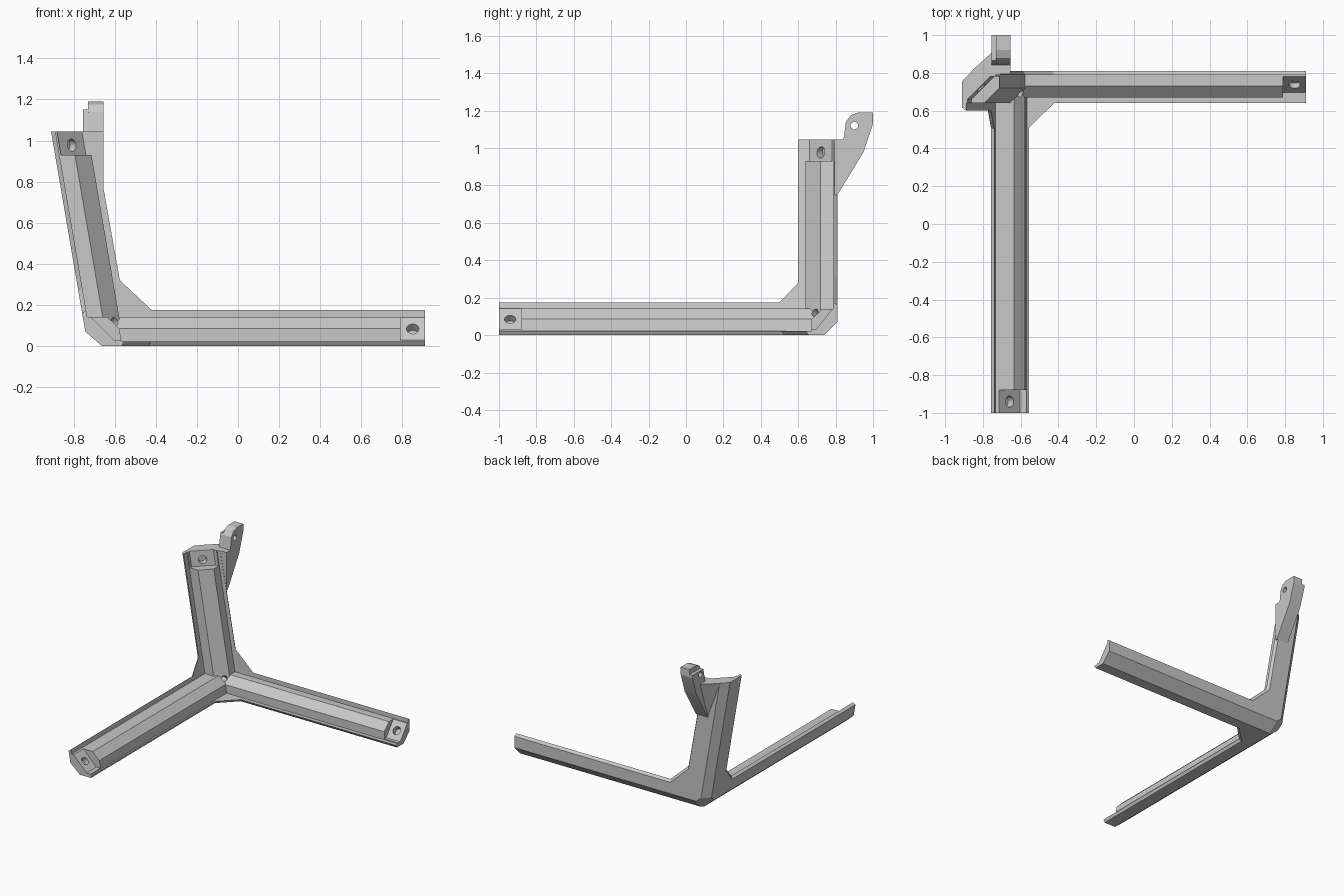
import bpy, bmesh
from mathutils import Vector, Matrix

if "Cube" in bpy.data.objects:
    bpy.data.objects.remove(bpy.data.objects["Cube"])

GREY = (0.58, 0.58, 0.58, 1)
grey = bpy.data.materials.new("plain_grey")
grey.use_nodes = True
grey.diffuse_color = GREY
grey.node_tree.nodes["Principled BSDF"].inputs["Base Color"].default_value = GREY

LEAN = 0.171   # outward lean of the upright arm
T = 0.022      # wall thickness
SKEW = 0.015   # undercut of the free plate edges


def from_corner(p):
    """Distances inward from the outer corner -> world position."""
    return Vector((-0.731 + p[0] - LEAN * p[2], 0.81 - p[1], p[2]))


def no_lean(p):
    return Vector((-0.731 + p[0], 0.81 - p[1], p[2]))


def make(name, bm):
    bmesh.ops.recalc_face_normals(bm, faces=bm.faces[:])
    mesh = bpy.data.meshes.new(name)
    bm.to_mesh(mesh)
    bm.free()
    mesh.materials.append(grey)
    ob = bpy.data.objects.new(name, mesh)
    bpy.context.collection.objects.link(ob)
    return ob


def prism(name, outline, axis, start, end, place=from_corner, skew=0):
    """Outline in the two other axes, extruded along axis; skew shifts the first end."""
    bm = bmesh.new()
    rings = []
    for depth, shift in ((start, skew), (end, 0)):
        ring = []
        for a, b in outline:
            p = [a - shift, b - shift]
            p.insert(axis, depth)
            ring.append(bm.verts.new(place(p)))
        rings.append(ring)
        bm.faces.new(ring)
    n = len(outline)
    for i in range(n):
        j = (i + 1) % n
        bm.faces.new((rings[0][i], rings[0][j], rings[1][j], rings[1][i]))
    return make(name, bm)


def hull(name, points):
    bm = bmesh.new()
    for p in points:
        bm.verts.new(p)
    bmesh.ops.convex_hull(bm, input=bm.verts[:])
    return make(name, bm)


def drill(center, direction, radius, length):
    bm = bmesh.new()
    turn = Vector(direction).to_track_quat('Z', 'Y').to_matrix().to_4x4()
    bmesh.ops.create_cone(bm, cap_ends=True, segments=24, radius1=radius, radius2=radius,
                          depth=length, matrix=Matrix.Translation(center) @ turn)
    return make("drill", bm)


def combine(target, tool, operation):
    mod = target.modifiers.new("bool", 'BOOLEAN')
    mod.operation, mod.solver, mod.object = operation, 'EXACT', tool
    bpy.context.view_layer.objects.active = target
    bpy.ops.object.modifier_apply(modifier=mod.name)
    bpy.data.objects.remove(tool)


# Three thin plates with gussets between the arms
a, b, c = 0.018, 0.02, 0.0165
frame = prism("corner_frame", [(a, a), (1.78, a), (1.78, .17), (.311, .17), (.18, .30),
                               (.18, 1.88), (a, 1.88)], 2, 0, T, skew=SKEW)
back = prism("back_plate", [(b, b), (1.8, b), (1.8, .175), (.341, .175), (.211, .32),
                            (.205, 1.13), (b, 1.13)], 1, 0, T, skew=SKEW)
side = prism("side_plate", [(c, c), (1.9, c), (1.9, .175), (.31, .175), (.21, .28),
                            (.21, 1.15), (c, 1.15)], 0, 0, T, skew=SKEW)
for plate in (back, side):
    combine(frame, plate, 'UNION')

# Chamfered rib filling the inside of each arm: inset, width, shoulder, top width, height
for axis, s, w, shoulder, top, h, end in ((0, .005, .14, .085, .08, .14, 1.76),
                                          (1, .007, .168, .086, .12, .141, 1.92),
                                          (2, .009, .177, .09, .097, .17, 1.11)):
    rib = prism("rib", [(s, s), (w, s), (w, shoulder), (top, h), (s, h)], axis, s, end)
    combine(frame, rib, 'UNION')

# Chamfer the outer edges and the outer corner
for axis, c in ((0, .072), (1, .07), (2, .053)):
    wedge = prism("chamfer", [(-.1, -.1), (c + .1, -.1), (-.1, c + .1)], axis, -.2, 2.2)
    combine(frame, wedge, 'DIFFERENCE')
tip = [(-.1, -.1, -.1), (.36, -.1, -.1), (-.1, .36, -.1), (-.1, -.1, .36)]
combine(frame, hull("tip", [from_corner(p) for p in tip]), 'DIFFERENCE')

# Trim the arm ends square
for low, high in (((.91, .5, -.1), (1.3, .95, .4)),
                  ((-.9, -1.3, -.1), (-.4, -1, .4)),
                  ((-1.1, .45, 1.045), (-.5, .95, 1.4))):
    box = hull("trim", [(x, y, z) for x in (low[0], high[0])
                        for y in (low[1], high[1]) for z in (low[2], high[2])])
    combine(frame, box, 'DIFFERENCE')

# Sloped screw pockets at the arm ends
k = 0.029
for axis, p, q, start, place in ((0, .115, .14, 1.521, no_lean),
                                 (1, .132, .155, 1.69, from_corner),
                                 (2, .15, .15, .93, from_corner)):
    pocket = prism("pocket", [(p, k), (.3, k), (.3, .3), (k, .3), (k, q)],
                   axis, start, start + .5, place)
    combine(frame, pocket, 'DIFFERENCE')

# Blind screw holes and the small hole in the inner corner
for center, direction, r in (((.85, .738, .083), (0, 1, -1), .03),
                             ((-.66, -.94, .083), (-1, 0, -1), .03),
                             ((-.81, .722, .977), (-1, 1, 0), .03),
                             ((-.6, .69, .12), (1, -1, 1), .02)):
    combine(frame, drill(center, direction, r, .08), 'DIFFERENCE')

# Hinge lug behind the top of the upright arm
base = [(.795, .75), (.81, .75), (.95, .98), (1, 1.13)]
lug = prism("hinge_lug", base + [(1, 1.19), (.92, 1.19), (.88, 1.175), (.855, 1.14),
                                 (.842, 1.045), (.795, 1.045)], 0, -.73, -.655, Vector)
cheek = prism("lug_cheek", base + [(1, 1.15), (.865, 1.15), (.842, 1.045), (.795, 1.045)],
              0, -.755, -.72, Vector)
web = hull("lug_web", [(-.86, .81, 1.045), (-.75, .91, 1.045), (-.75, .795, 1.045),
                       (-.86, .795, 1.045), (-.75, .81, .75), (-.75, .795, .75)])
for part in (cheek, web):
    combine(lug, part, 'UNION')
combine(lug, drill((-.7, .9, 1.12), (1, 0, 0), .02, .3), 'DIFFERENCE')

# Smooth only the round holes
for ob in (frame, lug):
    bpy.ops.object.select_all(action='DESELECT')
    ob.select_set(True)
    bpy.context.view_layer.objects.active = ob
    bpy.ops.object.shade_smooth_by_angle(angle=0.3)
